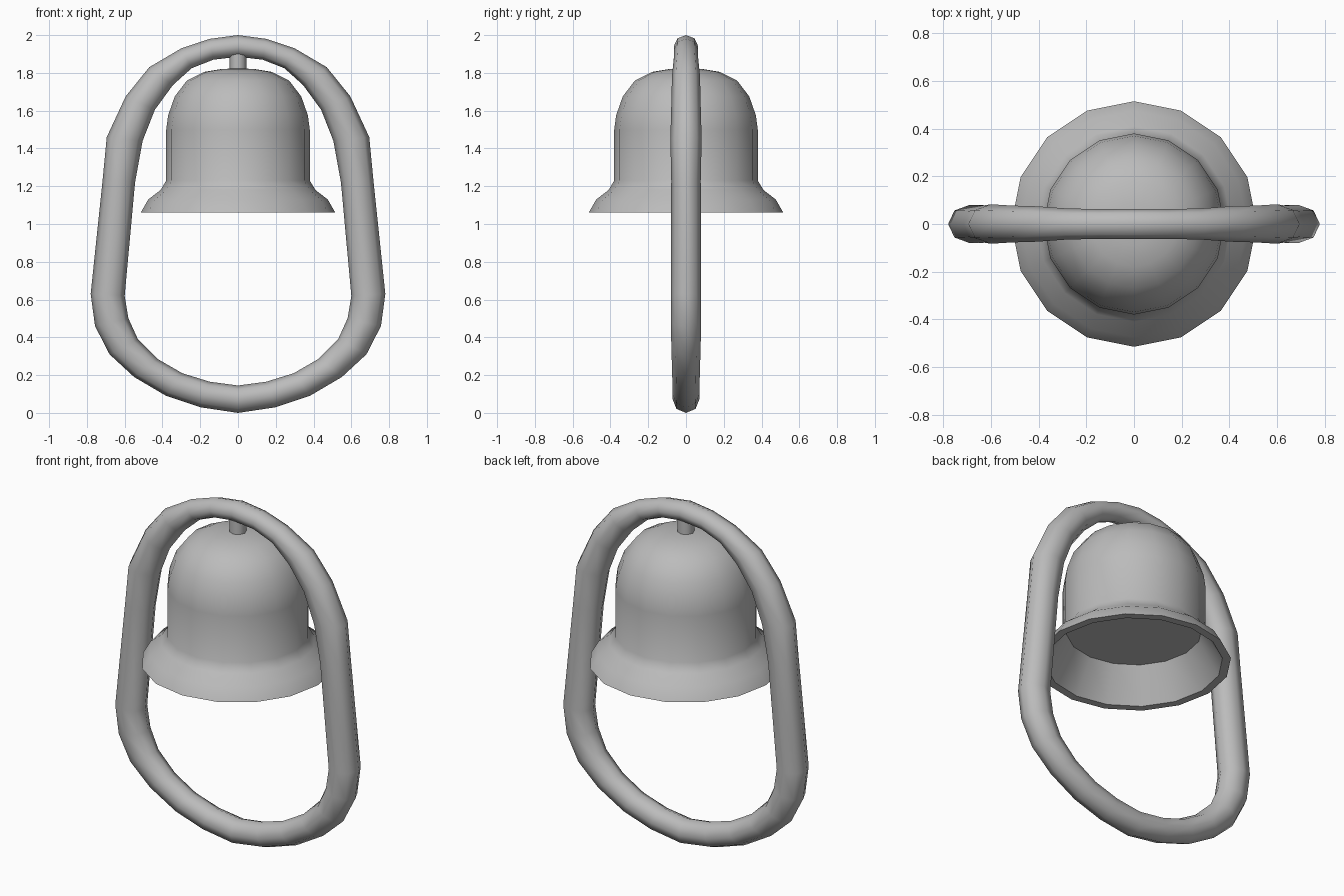
import bpy, bmesh
from math import sin, cos, pi, radians
from mathutils import Vector

cube = bpy.data.objects.get("Cube")
if cube:
    bpy.data.objects.remove(cube)

metal = bpy.data.materials.new("plain grey metal")
metal.use_nodes = True
GREY = (0.5, 0.5, 0.5, 1)
metal.diffuse_color = GREY
metal.node_tree.nodes["Principled BSDF"].inputs["Base Color"].default_value = GREY


def finish(bm, name, angle):
    """Turn a bmesh into a named, smooth-shaded object."""
    bmesh.ops.remove_doubles(bm, verts=bm.verts, dist=0.0005)
    bmesh.ops.recalc_face_normals(bm, faces=bm.faces)
    mesh = bpy.data.meshes.new(name)
    bm.to_mesh(mesh)
    bm.free()
    mesh.materials.append(metal)
    obj = bpy.data.objects.new(name, mesh)
    bpy.context.collection.objects.link(obj)
    bpy.ops.object.select_all(action='DESELECT')
    obj.select_set(True)
    bpy.context.view_layer.objects.active = obj
    bpy.ops.object.shade_smooth_by_angle(angle=radians(angle))
    return obj


def skin(bm, rings, closed):
    """Join rings of equal size with quads."""
    pairs = list(zip(rings, rings[1:]))
    if closed:
        pairs.append((rings[-1], rings[0]))
    for a, b in pairs:
        for i in range(len(a)):
            j = (i + 1) % len(a)
            bm.faces.new((a[i], a[j], b[j], b[i]))


def lathe(name, profile, sides, angle):
    """Spin an (r, z) profile around the z axis."""
    bm = bmesh.new()
    rings = []
    for r, z in profile:
        rings.append([bm.verts.new((r * cos(2 * pi * k / sides),
                                    r * sin(2 * pi * k / sides), z))
                      for k in range(sides)])
    skin(bm, rings, False)
    bmesh.ops.remove_doubles(bm, verts=bm.verts, dist=0.0005)
    bmesh.ops.dissolve_degenerate(bm, dist=0.0005, edges=bm.edges)
    return finish(bm, name, angle)


# Hanging hoop: outer and inner edge points of one half, top to bottom
half = [
    ((0, 2.0), (0, 1.885)),
    ((.15, 1.98), (.13, 1.87)),
    ((.30, 1.93), (.245, 1.825)),
    ((.47, 1.83), (.345, 1.735)),
    ((.595, 1.675), (.44, 1.605)),
    ((.695, 1.46), (.505, 1.44)),
    ((.716, 1.24), (.545, 1.22)),
    ((.78, .63), (.60, .62)),
    ((.757, .46), (.58, .50)),
    ((.68, .31), (.53, .39)),
    ((.55, .19), (.425, .285)),
    ((.38, .09), (.295, .21)),
    ((.20, .03), (.15, .165)),
    ((0, 0), (0, .145)),
]
mirrored = [((-a[0], a[1]), (-b[0], b[1])) for a, b in reversed(half[1:-1])]
bm = bmesh.new()
rings = []
for outer, inner in half + mirrored:
    o, i = Vector((outer[0], 0, outer[1])), Vector((inner[0], 0, inner[1]))
    mid, reach = (o + i) / 2, (o - i) / 2
    depth = 0.035 + 0.5 * reach.length
    rings.append([bm.verts.new(mid + reach * cos(k * pi / 4)
                               + Vector((0, depth * sin(k * pi / 4), 0)))
                  for k in range(8)])
skin(bm, rings, True)
finish(bm, "hanging_hoop", 60)

# Bell: domed body, flared lip, flat rim and closed hollow underneath
lathe("bell", [
    (0, 1.825), (.09, 1.82), (.18, 1.805), (.27, 1.76), (.335, 1.675),
    (.37, 1.575), (.38, 1.50), (.38, 1.23), (.41, 1.18), (.475, 1.13),
    (.515, 1.06), (.47, 1.06), (.36, 1.25), (0, 1.25)], 16, 32)

# Short stem joining the bell to the hoop
lathe("bell_stem", [(0, 1.80), (.045, 1.80), (.045, 1.90), (0, 1.90)], 8, 50)
